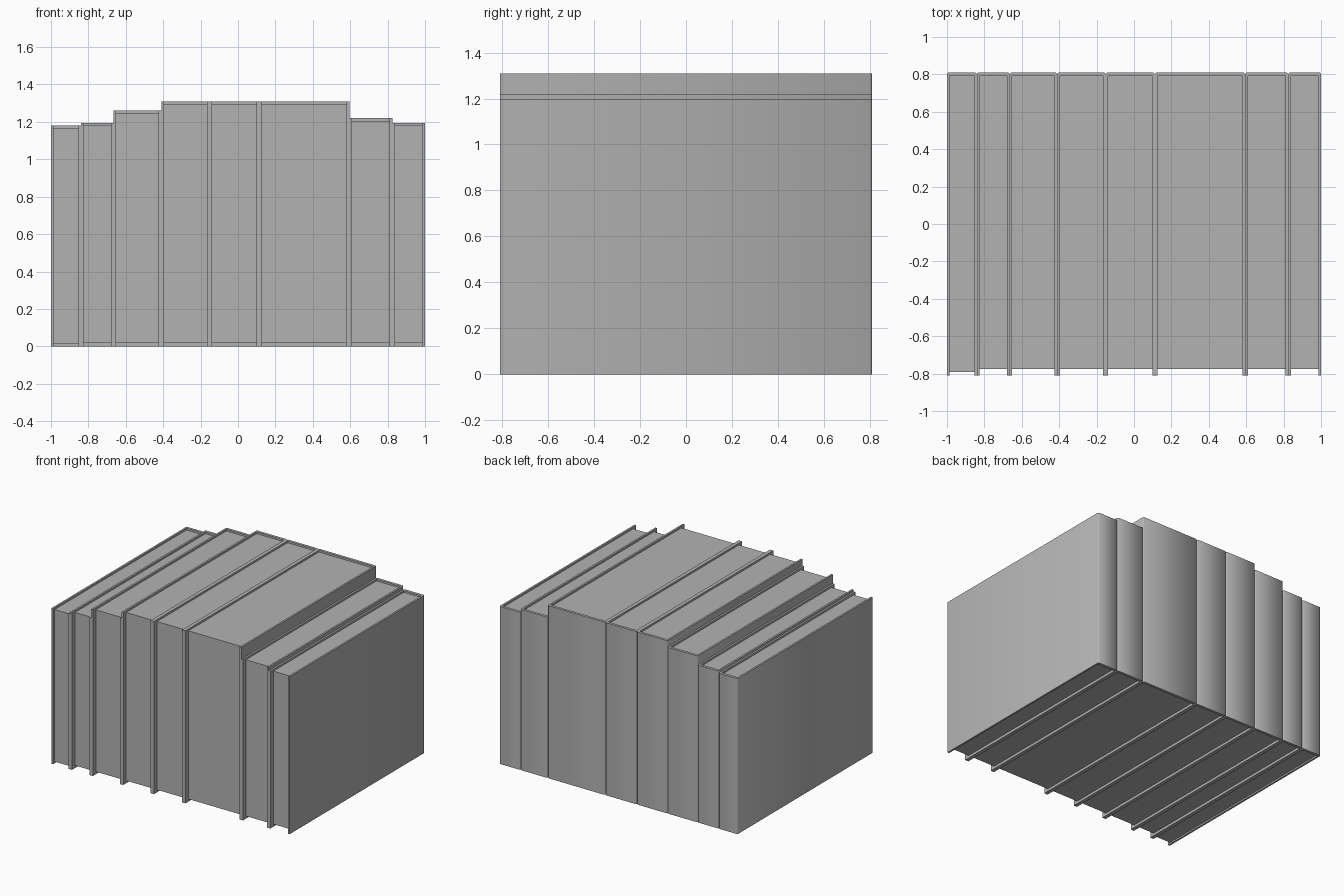
import bpy
import bmesh

cube = bpy.data.objects.get("Cube")
if cube:
    bpy.data.objects.remove(cube, do_unlink=True)

grey = bpy.data.materials.new("plain grey")
grey.use_nodes = True
grey.diffuse_color = (0.45, 0.45, 0.45, 1)
grey.node_tree.nodes["Principled BSDF"].inputs["Base Color"].default_value = grey.diffuse_color

FRONT, BACK = -0.81, 0.81
BOARD, SPINE = 0.014, 0.02


def extrude_profile(name, points, bottom, top, smooth_angle):
    """Raise a flat outline into a solid between two heights."""
    bm = bmesh.new()
    base = bm.faces.new([bm.verts.new((x, y, bottom)) for x, y in points])
    raised = bmesh.ops.extrude_face_region(bm, geom=[base])["geom"]
    verts = [v for v in raised if isinstance(v, bmesh.types.BMVert)]
    bmesh.ops.translate(bm, verts=verts, vec=(0, 0, top - bottom))
    bmesh.ops.recalc_face_normals(bm, faces=bm.faces)
    mesh = bpy.data.meshes.new(name)
    bm.to_mesh(mesh)
    bm.free()
    mesh.materials.append(grey)
    obj = bpy.data.objects.new(name, mesh)
    bpy.context.collection.objects.link(obj)
    bpy.ops.object.select_all(action="DESELECT")
    obj.select_set(True)
    bpy.context.view_layer.objects.active = obj
    bpy.ops.object.shade_smooth_by_angle(angle=smooth_angle)
    return obj


def build_book(number, left, right, height, fore_inset, foot_inset):
    c = 0.008
    # U-shaped cover with softened spine corners
    cover = [(left, FRONT), (left, BACK - c), (left + c, BACK),
             (right - c, BACK), (right, BACK - c), (right, FRONT),
             (right - BOARD, FRONT), (right - BOARD, BACK - SPINE),
             (left + BOARD, BACK - SPINE), (left + BOARD, FRONT)]
    extrude_profile(f"book_{number}_cover", cover, 0, height, 0.9)

    # Page block recessed inside the cover
    x0, x1 = left + BOARD - 0.002, right - BOARD + 0.002
    y0, y1 = FRONT + fore_inset, BACK - SPINE + 0.002
    pages = [(x0, y0), (x1, y0), (x1, y1), (x0, y1)]
    extrude_profile(f"book_{number}_pages", pages, foot_inset, height - 0.014, 0.5)


# Outer edges of the row and the height of each book
edges = [-1.0, -0.84, -0.665, -0.41, -0.152, 0.112, 0.595, 0.825, 1.0]
heights = [1.18, 1.195, 1.262, 1.31, 1.31, 1.31, 1.22, 1.195]
for i, height in enumerate(heights):
    slim = i == 0
    build_book(i + 1, edges[i], edges[i + 1], height,
               0.02 if slim else 0.035, 0.012 if slim else 0.02)
